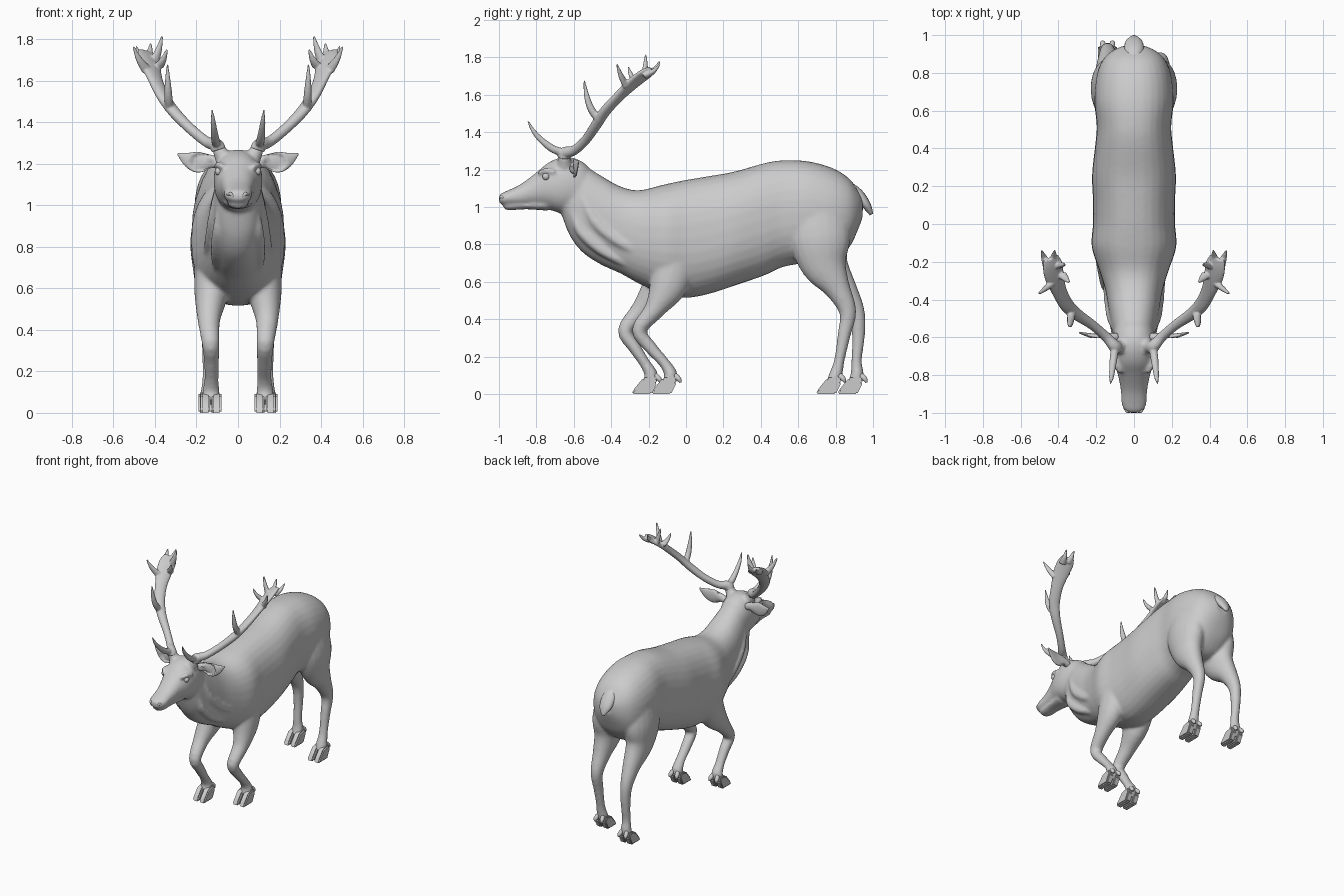
import bpy, bmesh, math
from mathutils import Vector


def spline(rows, n):
    """Catmull-Rom interpolation of rows of numbers."""
    out = []
    for i in range(len(rows) - 1):
        p0, p1, p2 = rows[max(i - 1, 0)], rows[i], rows[i + 1]
        p3 = rows[min(i + 2, len(rows) - 1)]
        for k in range(n):
            t = k / n
            out.append([0.5 * (2 * b + (c - a) * t + (2 * a - 5 * b + 4 * c - d) * t * t
                               + (3 * b - a - 3 * c + d) * t ** 3)
                        for a, b, c, d in zip(p0, p1, p2, p3)])
    out.append(list(rows[-1]))
    return out


def skin(bm, rings):
    """Bridge rings of points and cap both ends."""
    vs = [[bm.verts.new(p) for p in r] for r in rings]
    n = len(vs[0])
    for a, b in zip(vs, vs[1:]):
        for i in range(n):
            j = (i + 1) % n
            bm.faces.new((a[i], a[j], b[j], b[i]))
    bm.faces.new(vs[0])
    bm.faces.new(vs[-1][::-1])


def slices(bm, rows, power=2.0, seg=32):
    """Loft of upright cross-sections: y, top z, bottom z, half width."""
    rings = []
    for y, top, bot, w in spline(rows, 4):
        ring = []
        for i in range(seg):
            a = math.tau * i / seg
            c, s = math.cos(a), math.sin(a)
            ring.append((w * math.copysign(abs(c) ** (2 / power), c), y,
                         (top + bot) / 2 + (top - bot) / 2 * math.copysign(abs(s) ** (2 / power), s)))
        rings.append(ring)
    skin(bm, rings)


def tube(bm, rows, side=(1, 0, 0), sx=1, seg=16, n=4):
    """Elliptical tube along x, y, z with radius along side and across it."""
    pts = spline(rows, n)
    pos = [Vector(p[:3]) for p in pts]
    rings = []
    for i, p in enumerate(pts):
        t = (pos[min(i + 1, len(pos) - 1)] - pos[max(i - 1, 0)]).normalized()
        u = Vector(side)
        u = (u - t * u.dot(t)).normalized()
        v = t.cross(u)
        ring = []
        for k in range(seg):
            a = math.tau * k / seg
            q = pos[i] + u * (math.cos(a) * max(p[3], .003)) + v * (math.sin(a) * max(p[4], .003))
            ring.append((q.x * sx, q.y, q.z))
        rings.append(ring)
    skin(bm, rings)


def finish(name, bm, voxel=0, relax=0, angle=180):
    bmesh.ops.recalc_face_normals(bm, faces=bm.faces)
    me = bpy.data.meshes.new(name)
    bm.to_mesh(me)
    bm.free()
    ob = bpy.data.objects.new(name, me)
    bpy.context.collection.objects.link(ob)
    bpy.context.view_layer.objects.active = ob
    if voxel:
        m = ob.modifiers.new("merge", 'REMESH')
        m.mode, m.voxel_size = 'VOXEL', voxel
        bpy.ops.object.modifier_apply(modifier=m.name)
        m = ob.modifiers.new("relax", 'SMOOTH')
        m.factor, m.iterations = 0.5, relax
        bpy.ops.object.modifier_apply(modifier=m.name)
    ob.data.shade_smooth()
    if angle < 180:
        ob.data.set_sharp_from_angle(angle=math.radians(angle))
    return ob


# Torso and neck
body = bmesh.new()
slices(body, [(-.665, 1.18, .96, .07), (-.62, 1.24, .845, .10), (-.55, 1.225, .755, .118),
              (-.45, 1.165, .69, .135), (-.35, 1.11, .645, .152), (-.25, 1.09, .59, .182),
              (-.12, 1.12, .535, .224), (0, 1.145, .515, .217), (.12, 1.165, .535, .217),
              (.26, 1.19, .58, .222), (.42, 1.235, .635, .205), (.52, 1.25, .68, .197),
              (.65, 1.245, .70, .21), (.78, 1.21, .70, .20), (.87, 1.155, .78, .165),
              (.92, 1.09, .88, .11), (.945, 1.05, .95, .05)], 2.3)
# Head and lower jaw
slices(body, [(-1.0, 1.06, 1.025, .03), (-.985, 1.075, 1.015, .052), (-.95, 1.09, 1.01, .066),
              (-.88, 1.125, 1.005, .07), (-.80, 1.185, 1.005, .085), (-.74, 1.235, .99, .106),
              (-.68, 1.262, .97, .116), (-.62, 1.267, .97, .115), (-.55, 1.24, .98, .10),
              (-.50, 1.19, 1.02, .06)], 2.2)
tube(body, [(0, -.975, 1.0, .03, .012), (0, -.94, 1.003, .048, .02), (0, -.85, 1.01, .055, .022),
            (0, -.74, 1.01, .07, .03)])

# Leg rows: x, z, width radius, depth radius; y is listed per leg
front = [(.125, .70, .085, .12), (.13, .57, .08, .10), (.14, .45, .055, .055), (.132, .34, .043, .04),
         (.128, .25, .037, .034), (.128, .165, .034, .029), (.13, .10, .042, .036), (.13, .05, .04, .034)]
hind = [(.10, 1.0, .10, .16), (.13, .83, .10, .165), (.135, .69, .082, .125), (.138, .565, .06, .07),
        (.14, .44, .042, .046), (.14, .315, .034, .035), (.14, .18, .031, .028), (.14, .10, .04, .036),
        (.14, .05, .038, .034)]
legs = [(1, front, (-.06, -.10, -.17, -.25, -.19, -.115, -.08, -.10)),
        (-1, front, (-.08, -.14, -.24, -.325, -.275, -.22, -.185, -.205)),
        (1, hind, (.70, .715, .74, .81, .865, .845, .82, .80, .78)),
        (-1, hind, (.70, .715, .75, .845, .91, .922, .912, .915, .895))]
for s, rows, ys in legs:
    tube(body, [(x, y, z, a, b) for (x, z, a, b), y in zip(rows, ys)], sx=s, seg=20)

for s in (1, -1):
    # Folds of the mane along the neck
    tube(body, [(.085, -.60, .97, .02, .02), (.095, -.56, .87, .03, .03), (.10, -.45, .77, .032, .03),
                (.10, -.30, .69, .02, .02)], sx=s)
    tube(body, [(.10, -.55, 1.05, .02, .02), (.12, -.49, .93, .026, .03), (.135, -.38, .83, .026, .03),
                (.15, -.25, .76, .02, .02)], sx=s)
    # Brow ridge and antler stump
    tube(body, [(.07, -.79, 1.185, .01, .01), (.092, -.75, 1.195, .018, .014),
                (.105, -.70, 1.19, .012, .012)], sx=s)
    tube(body, [(.07, -.65, 1.22, .04, .04), (.095, -.65, 1.28, .032, .032)], sx=s)
finish("body", body, .0105, 6)

# Tail
bm = bmesh.new()
tube(bm, [(0, .87, 1.10, .04, .035), (0, .92, 1.065, .052, .032), (0, .965, 1.01, .045, .024),
          (0, .992, .96, .012, .01)])
finish("tail", bm)

# Hooves: two toes and two dewclaws per foot
profile = [(-.105, 0), (-.097, .022), (-.045, .085), (.02, .10), (.03, .06), (0, 0)]
for s, rows, ys in legs:
    f, cx = ys[-2], rows[-1][0] * s
    bm = bmesh.new()
    for d in (1, -1):
        ends = [[(cx + d * x, f + y, z) for y, z in profile] for x in (.005, .05)]
        skin(bm, ends)
    bmesh.ops.bevel(bm, geom=bm.edges[:], offset=.008, segments=2, affect='EDGES')
    for d in (1, -1):
        tube(bm, [(cx + d * .02, f + .02, .10, .014, .016), (cx + d * .026, f + .042, .08, .015, .014),
                  (cx + d * .028, f + .05, .062, .006, .006)], seg=10)
    finish("hoof", bm, angle=40)

brow_tine = [(.10, -.65, 1.29, .022, .022), (.108, -.71, 1.31, .021, .021), (.115, -.77, 1.355, .017, .017),
             (.12, -.815, 1.405, .012, .012), (.125, -.845, 1.46, .004, .004)]
middle_tine = [(.33, -.46, 1.46, .022, .022), (.335, -.505, 1.52, .02, .02), (.338, -.53, 1.59, .015, .015),
               (.34, -.545, 1.68, .004, .004)]
beam = [(.093, -.652, 1.265, .036, .036), (.105, -.645, 1.29, .033, .033), (.15, -.595, 1.305, .026, .026),
        (.22, -.535, 1.36, .026, .025), (.30, -.48, 1.44, .032, .026), (.355, -.43, 1.515, .038, .024),
        (.395, -.355, 1.595, .042, .022), (.42, -.28, 1.665, .056, .02), (.432, -.22, 1.71, .058, .017),
        (.44, -.18, 1.735, .045, .012)]
# Palm points: root, tip
points = [((.44, -.32, 1.65), (.505, -.37, 1.765)), ((.38, -.27, 1.67), (.342, -.31, 1.75)),
          ((.40, -.22, 1.70), (.365, -.215, 1.815)), ((.43, -.20, 1.71), (.42, -.14, 1.78)),
          ((.46, -.22, 1.70), (.49, -.14, 1.765))]
for s in (1, -1):
    # Antler
    bm = bmesh.new()
    tube(bm, beam, side=(.8, -.5, .2), sx=s)
    tube(bm, brow_tine, sx=s, seg=12)
    tube(bm, middle_tine, sx=s, seg=12)
    for a, b in points:
        a, b = Vector(a), Vector(b)
        mid = a.lerp(b, .55) - Vector((0, 0, .012))
        tube(bm, [(*a, .026, .017), (*mid, .017, .013), (*b, .005, .005)], side=(.8, -.5, .2), sx=s, seg=12)
    finish("antler", bm, .0055, 3)

    # Ear: leaf shape hollowed on its front
    bm = bmesh.new()
    tube(bm, [(.09, -.60, 1.20, .024, .022), (.13, -.60, 1.21, .032, .022), (.19, -.597, 1.207, .05, .016),
              (.24, -.588, 1.22, .036, .011), (.29, -.575, 1.247, .004, .004)], side=(0, 0, 1), sx=s, seg=20)
    for v in bm.verts:
        if v.co.y < -.605 and abs(v.co.x) > .13:
            v.co.y += .022
    finish("ear", bm)

    # Eye and nostril rim
    bm = bmesh.new()
    bmesh.ops.create_uvsphere(bm, u_segments=16, v_segments=10, radius=.02)
    bmesh.ops.translate(bm, vec=(s * .092, -.748, 1.163), verts=bm.verts)
    finish("eye", bm)
    bm = bmesh.new()
    tube(bm, [(.022, -.993, 1.04, .006, .006), (.036, -.992, 1.055, .008, .008),
              (.05, -.975, 1.05, .006, .006)], sx=s, seg=10)
    finish("nostril", bm)
